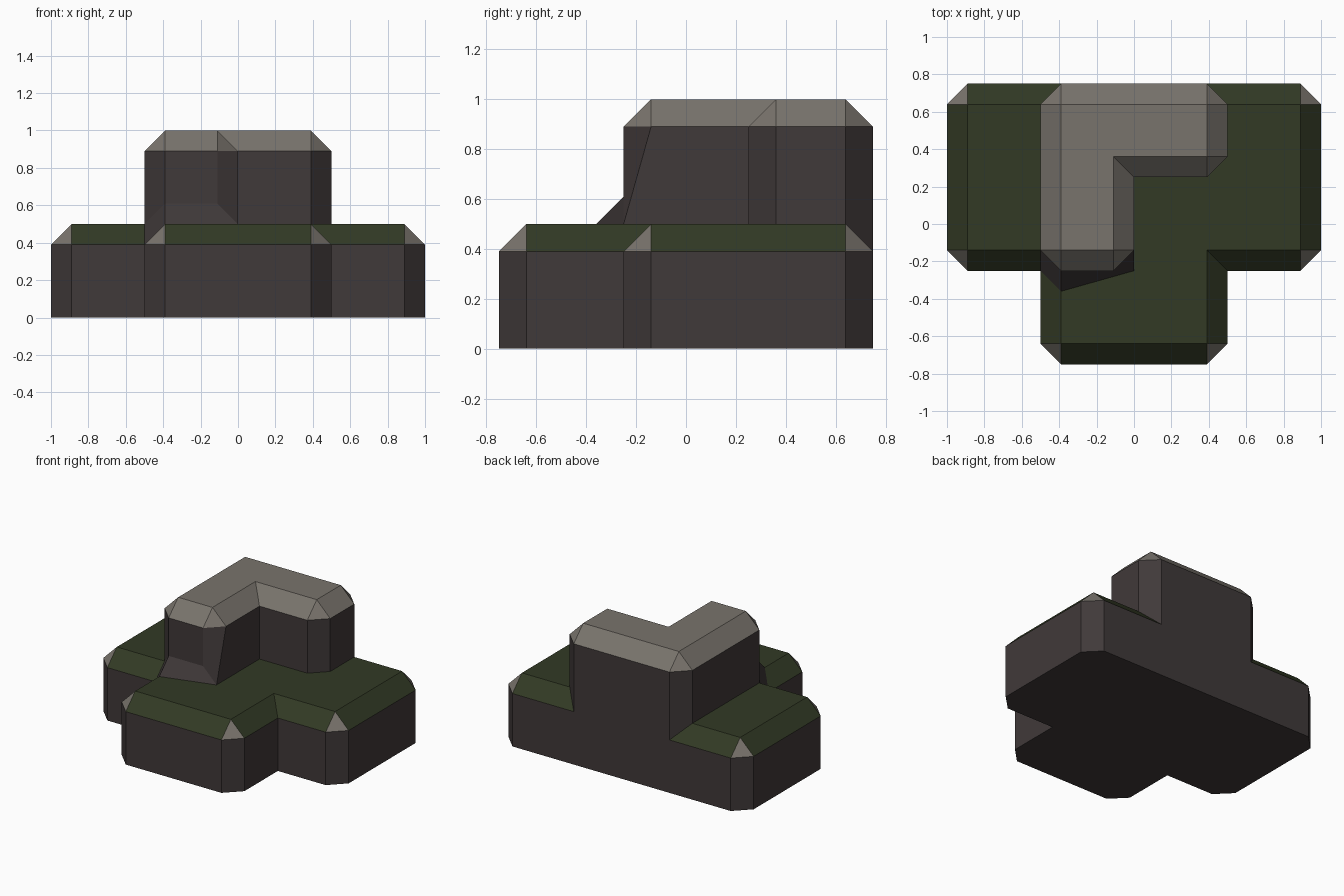
import bpy
from mathutils import Vector

if "Cube" in bpy.data.objects:
    bpy.data.objects.remove(bpy.data.objects["Cube"])

C = 0.11  # chamfer width used everywhere


def material(name, rgb):
    m = bpy.data.materials.new(name)
    m.diffuse_color = (*rgb, 1.0)
    m.use_nodes = True
    m.node_tree.nodes["Principled BSDF"].inputs["Base Color"].default_value = m.diffuse_color
    return m


WALL = material("dark stone", (0.051, 0.041, 0.041))
GREEN = material("moss green", (0.032, 0.042, 0.018))
GREY = material("light stone", (0.190, 0.173, 0.150))


def make_object(name, faces, mats):
    """faces: list of (points, material slot)."""
    verts = [p for pts, _ in faces for p in pts]
    index, n = [], 0
    for pts, _ in faces:
        index.append(range(n, n + len(pts)))
        n += len(pts)
    mesh = bpy.data.meshes.new(name)
    mesh.from_pydata(verts, [], [list(i) for i in index])
    for m in mats:
        mesh.materials.append(m)
    for poly, (_, slot) in zip(mesh.polygons, faces):
        poly.material_index = slot
    obj = bpy.data.objects.new(name, mesh)
    bpy.context.collection.objects.link(obj)
    bpy.context.view_layer.objects.active = obj
    obj.select_set(True)
    bpy.ops.object.mode_set(mode='EDIT')
    bpy.ops.mesh.select_all(action='SELECT')
    bpy.ops.mesh.remove_doubles(threshold=0.0005)
    bpy.ops.object.mode_set(mode='OBJECT')
    obj.select_set(False)
    return obj


def chamfered_block(name, outline, top, foot, mats, bottom=False):
    """Prism on a right-angled outline (counter-clockwise), top rim and outer
    upright corners chamfered; foot maps an outline point to its lower end."""
    pts = [Vector(p) for p in outline]
    n = len(pts)
    before, after, inner = [], [], []
    for i, p in enumerate(pts):
        d1 = (p - pts[i - 1]).normalized()
        d2 = (pts[(i + 1) % n] - p).normalized()
        cut = C if d1.cross(d2) > 0 else 0
        before.append(p - d1 * cut)
        after.append(p + d2 * cut)
        inner.append((*(p + C * (d1 + d2).orthogonal()), top))

    def rim(p):
        return (p.x, p.y, top - C)

    faces = [(inner, 1)]
    ring = []
    for i in range(n):
        j = (i + 1) % n
        a, b, e = before[i], after[i], before[j]
        ring.append(foot(a))
        # straight wall and sloping rim
        faces.append(([foot(b), foot(e), rim(e), rim(b)], 0))
        faces.append(([rim(b), rim(e), inner[j], inner[i]], 1))
        if a != b:
            # cut upright corner and its small triangle
            ring.append(foot(b))
            faces.append(([foot(a), foot(b), rim(b), rim(a)], 0))
            faces.append(([rim(a), rim(b), inner[i]], 2))
    if bottom:
        faces.append((ring[::-1], 0))
    return make_object(name, faces, mats)


# T-shaped base with mossy top
chamfered_block(
    "base_block",
    [(-.5, -.75), (.5, -.75), (.5, -.25), (1, -.25),
     (1, .75), (-1, .75), (-1, -.25), (-.5, -.25)],
    0.5, lambda p: (p.x, p.y, 0), [WALL, GREEN, GREY], bottom=True)


# L-shaped upper block, its back flush with the base
def upper_foot(p):
    if p.y > 0.74:                       # runs down over the rear chamfer
        return (p.x, p.y, 0.5 - C)
    if p.y < -0.24:                      # front stops at the ramp
        return (p.x, p.y, 0.5 + C)
    if p.y < 0 and p.x > -0.1:           # tapered front right corner
        return (0, -0.25, 0.5)
    return (p.x, p.y, 0.5)


chamfered_block(
    "upper_block",
    [(-.5, -.25), (0, -.25), (0, .25), (.5, .25), (.5, .75), (-.5, .75)],
    1.0, upper_foot, [WALL, GREY, GREY])

# Sloping skirt at the front foot of the upper block
make_object("foot_ramp", [
    ([(-.39, -.36, .5), (0, -.25, .5), (-.11, -.25, .61), (-.39, -.25, .61)], 0),
    ([(-.5, -.25, .39), (-.39, -.36, .5), (-.39, -.25, .61), (-.5, -.14, .5)], 0),
], [WALL])
